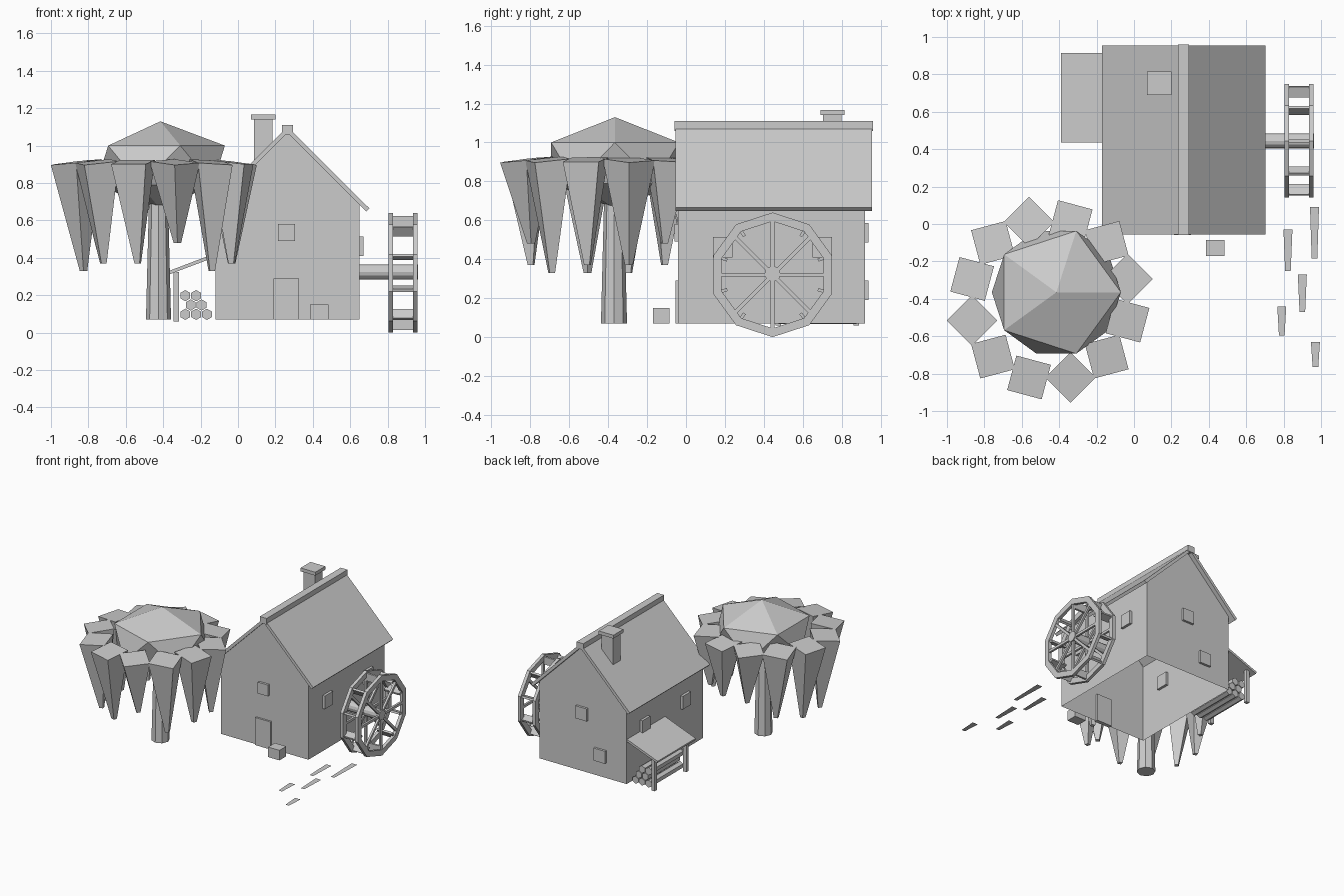
import bpy, bmesh, math
from mathutils import Matrix, Vector

cube = bpy.data.objects.get("Cube")
if cube:
    bpy.data.objects.remove(cube, do_unlink=True)

grey = bpy.data.materials.new("plain_grey")
grey.use_nodes = True
colour = (0.6, 0.6, 0.6, 1)
grey.diffuse_color = colour
grey.node_tree.nodes["Principled BSDF"].inputs["Base Color"].default_value = colour


def finish(name, bm):
    bmesh.ops.recalc_face_normals(bm, faces=bm.faces)
    mesh = bpy.data.meshes.new(name)
    bm.to_mesh(mesh)
    bm.free()
    mesh.materials.append(grey)
    obj = bpy.data.objects.new(name, mesh)
    bpy.context.collection.objects.link(obj)
    return obj


def add_box(bm, lo, hi, turn=Matrix()):
    lo, hi = Vector(lo), Vector(hi)
    place = turn @ Matrix.Translation((lo + hi) / 2) @ Matrix.Diagonal((*(hi - lo), 1))
    bmesh.ops.create_cube(bm, size=1, matrix=place)


def box(name, lo, hi):
    bm = bmesh.new()
    add_box(bm, lo, hi)
    return finish(name, bm)


def prism(name, outline, y0, y1):
    """Extrude an x-z outline along y."""
    bm = bmesh.new()
    face = bm.faces.new([bm.verts.new((x, y0, z)) for x, z in outline])
    new = bmesh.ops.extrude_face_region(bm, geom=[face])["geom"]
    verts = [v for v in new if isinstance(v, bmesh.types.BMVert)]
    bmesh.ops.translate(bm, verts=verts, vec=(0, y1 - y0, 0))
    return finish(name, bm)


# House shell, open underneath
GROUND, MID = 0.07, 0.265
walls = prism("house_walls", [(-0.12, GROUND), (0.65, GROUND), (0.65, 0.69),
                              (MID, 1.07), (-0.12, 0.69)], -0.04, 0.92)
bm = bmesh.new()
bm.from_mesh(walls.data)
bm.faces.ensure_lookup_table()
floor = [f for f in bm.faces if f.normal.z < -0.9]
bmesh.ops.delete(bm, geom=floor, context='FACES')
bm.to_mesh(walls.data)
bm.free()

# Roof slabs and ridge
for side, sign in (("left", 1), ("right", -1)):
    prism("roof_" + side, [(MID, 1.10), (MID + sign * 0.437, 0.665),
                           (MID + sign * 0.42, 0.648), (MID, 1.068)], -0.055, 0.955)
box("roof_ridge", (0.235, -0.06, 1.06), (0.295, 0.96, 1.11))

# Chimney
box("chimney", (0.085, 0.705, 0.85), (0.185, 0.8, 1.145))
box("chimney_cap", (0.07, 0.69, 1.14), (0.2, 0.815, 1.167))

# Door, step and windows
box("door", (0.19, -0.055, GROUND), (0.325, -0.025, 0.29))
box("front_crate", (0.385, -0.17, GROUND), (0.485, -0.085, 0.15))
box("front_window", (0.215, -0.058, 0.49), (0.305, -0.02, 0.58))
for i, (x, z) in enumerate(((0.27, 0.535), (0.11, 0.24))):
    box(f"back_window_{i}", (x - 0.05, 0.9, z - 0.05), (x + 0.05, 0.938, z + 0.05))
for i, y in enumerate((0.19, 0.7)):
    box(f"left_window_{i}", (0.63, y - 0.05, 0.41), (0.67, y + 0.05, 0.515))
    box(f"right_window_{i}", (-0.14, y - 0.05, 0.41), (-0.1, y + 0.05, 0.515))

# Water wheel: rims, spokes, paddles and axle
CENTRE = Matrix.Translation((0, 0.445, 0.32))
SIDES = 10
RIMS = ((0.805, 0.83), (0.935, 0.96))


def rim(name, x0, x1, outer, inner):
    bm = bmesh.new()
    rings = []
    for k in range(SIDES):
        a = math.radians(90) + k * math.tau / SIDES
        rings.append([bm.verts.new(CENTRE @ Vector((x, r * math.cos(a), r * math.sin(a))))
                      for x, r in ((x0, inner), (x0, outer), (x1, outer), (x1, inner))])
    for k in range(SIDES):
        p, q = rings[k - 1], rings[k]
        for j in range(4):
            bm.faces.new((p[j - 1], p[j], q[j], q[j - 1]))
    finish(name, bm)


spokes = bmesh.new()
for i, (x0, x1) in enumerate(RIMS):
    rim(f"wheel_rim_{i}", x0, x1, 0.32, 0.275)
    for k in range(4):
        turn = CENTRE @ Matrix.Rotation(k * math.pi / 4, 4, 'X')
        add_box(spokes, (x0 + 0.004, -0.285, -0.01), (x1 - 0.004, 0.285, 0.01), turn)
finish("wheel_spokes", spokes)

paddles = bmesh.new()
for k in range(SIDES):
    turn = CENTRE @ Matrix.Rotation(math.radians(90) + k * math.tau / SIDES, 4, 'X')
    add_box(paddles, (0.815, 0.245, -0.008), (0.95, 0.305, 0.008), turn)
finish("wheel_paddles", paddles)

axle = bmesh.new()
bmesh.ops.create_cone(axle, cap_ends=True, segments=12, radius1=0.04, radius2=0.04, depth=0.325,
                      matrix=Matrix.Translation((0.8, 0.445, 0.325)) @ Matrix.Rotation(math.pi / 2, 4, 'Y'))
finish("wheel_axle", axle)

# Lean-to with stacked logs
prism("lean_to_roof", [(-0.385, 0.305), (-0.12, 0.405), (-0.12, 0.425), (-0.39, 0.322)], 0.435, 0.915)
for i, y in enumerate((0.46, 0.86)):
    box(f"lean_to_post_{i}", (-0.345, y, 0.06), (-0.315, y + 0.028, 0.325))
logs = bmesh.new()
for row, columns in ((0, (0, 1, 2)), (1, (0.5, 1.5)), (1, (2.5,)), (2, (0, 1))):
    for c in columns:
        if c > 2:
            continue
        place = Matrix.Translation((-0.282 + c * 0.058, 0.675, 0.098 + row * 0.05))
        bmesh.ops.create_cone(logs, cap_ends=True, segments=6, radius1=0.03, radius2=0.03, depth=0.4,
                              matrix=place @ Matrix.Rotation(math.pi / 2, 4, 'X') @ Matrix.Rotation(math.pi / 6 * 0, 4, 'Z'))
finish("log_stack", logs)

# Tree trunk and faceted crown
trunk = bmesh.new()
bmesh.ops.create_cone(trunk, cap_ends=True, segments=8, radius1=0.067, radius2=0.05, depth=0.68,
                      matrix=Matrix.Translation((-0.425, -0.37, GROUND + 0.34)))
finish("tree_trunk", trunk)

crown = bmesh.new()
TOP_R, TOP_H, RING = 0.235, 0.895, 0.345
hub = Vector((-0.415, -0.365, TOP_H))
top = crown.verts.new(hub + Vector((0, 0, TOP_R)))
low = crown.verts.new(hub - Vector((0, 0, TOP_R)))


def ring(start, z):
    return [crown.verts.new(hub + Vector((RING * math.cos(a), RING * math.sin(a), z)))
            for a in (math.radians(start + 72 * k) for k in range(5))]


upper, lower = ring(0, 0.105), ring(36, -0.105)
for k in range(5):
    n = (k + 1) % 5
    for tri in ((top, upper[k], upper[n]), (low, lower[n], lower[k]),
                (upper[k], lower[k], upper[n]), (lower[k], lower[n], upper[n])):
        crown.faces.new(tri)
finish("tree_crown", crown)

# Hanging leaf spikes around the crown
TIPS = (0.37, 0.48, 0.48, 0.48, 0.37, 0.33, 0.33, 0.37, 0.37, 0.48, 0.33, 0.37)
leaves = bmesh.new()
for k, tip in enumerate(TIPS):
    a = math.radians(15 + 30 * k)
    out = Vector((math.cos(a), math.sin(a), 0))
    head = Vector((-0.45, -0.405, 0.912)) + out * 0.43
    foot = Vector((-0.43, -0.4, tip)) + out * 0.41
    loops = []
    for mid, half, tilt in ((head, 0.135, 0.12), (foot, 0.02, 0)):
        corners = []
        for c in range(4):
            b = math.radians(105) - a + c * math.pi / 2
            d = Vector((math.cos(b), math.sin(b), 0)) * half
            d.z = -tilt * d.dot(out)
            corners.append(leaves.verts.new(mid + d))
        loops.append(corners)
    t, b = loops
    leaves.faces.new(t)
    leaves.faces.new(b[::-1])
    for c in range(4):
        leaves.faces.new((t[c - 1], b[c - 1], b[c], t[c]))
finish("tree_leaves", leaves)

# Flat slivers on the ground beside the wheel
slivers = bmesh.new()
for x, y0, y1 in ((0.965, -0.185, 0.09), (0.823, -0.25, -0.03), (0.9, -0.47, -0.27),
                  (0.79, -0.595, -0.44), (0.97, -0.765, -0.63)):
    slivers.faces.new([slivers.verts.new((x + dx, y, GROUND)) for dx, y in
                       ((-0.015, y0), (0.015, y0), (0.024, y1), (-0.024, y1))])
finish("ground_slivers", slivers)
